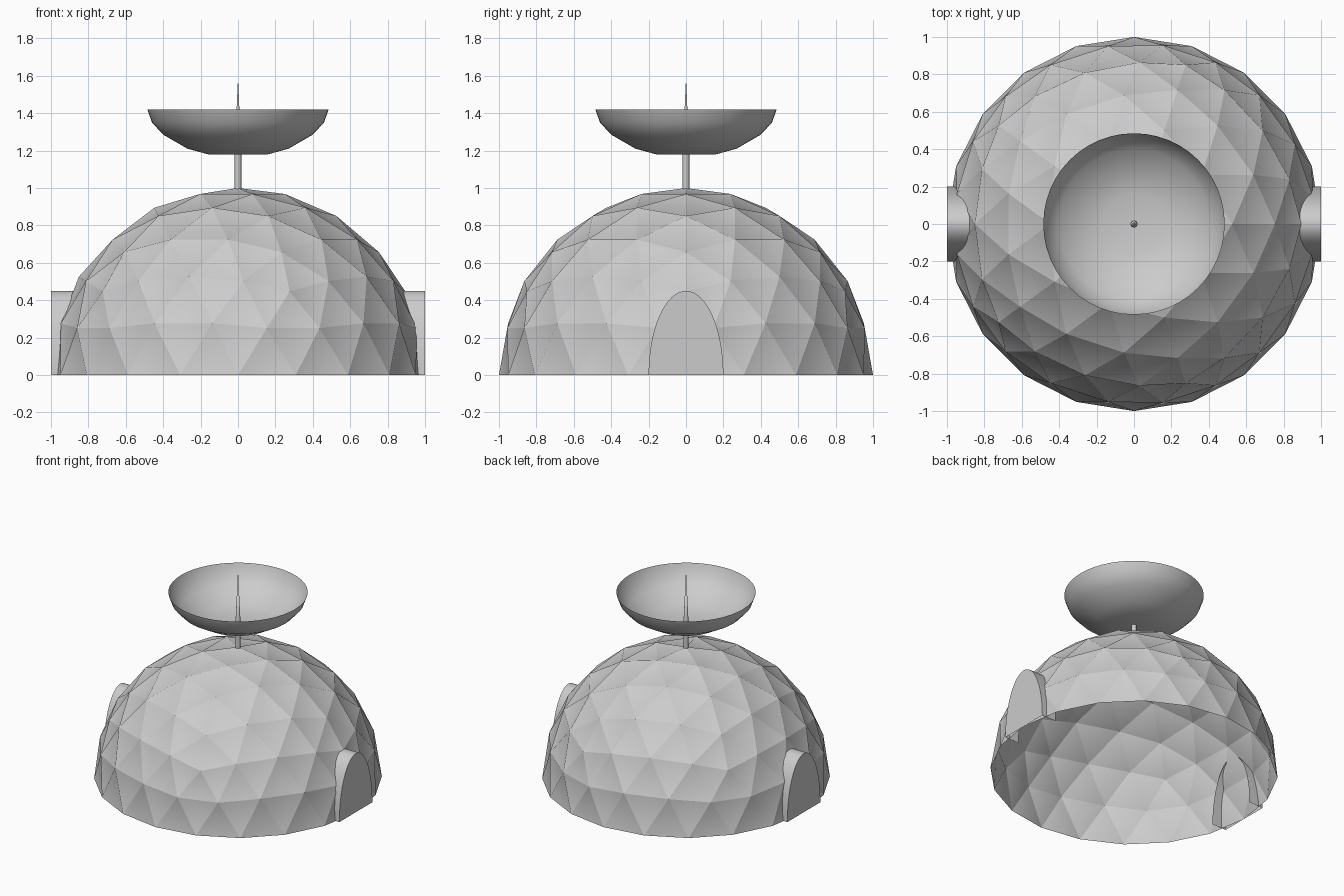
import bpy, bmesh
from math import sin, cos, pi, radians

cube = bpy.data.objects.get("Cube")
if cube:
    bpy.data.objects.remove(cube, do_unlink=True)

grey = bpy.data.materials.new("plain_grey")
grey.use_nodes = True
colour = (0.6, 0.6, 0.6, 1)
grey.diffuse_color = colour
grey.node_tree.nodes["Principled BSDF"].inputs["Base Color"].default_value = colour


def add_object(name, bm, angle):
    """Turn a bmesh into a grey object, smooth below the given angle."""
    mesh = bpy.data.meshes.new(name)
    bm.to_mesh(mesh)
    bm.free()
    mesh.materials.append(grey)
    obj = bpy.data.objects.new(name, mesh)
    bpy.context.collection.objects.link(obj)
    bpy.ops.object.select_all(action='DESELECT')
    obj.select_set(True)
    bpy.context.view_layer.objects.active = obj
    bpy.ops.object.shade_smooth_by_angle(angle=radians(angle))
    return obj


def lathe(name, profile, sides, angle):
    """Spin (radius, height) points round the z axis."""
    bm = bmesh.new()
    verts = [bm.verts.new((r, 0, z)) for r, z in profile]
    edges = [bm.edges.new(pair) for pair in zip(verts, verts[1:])]
    bmesh.ops.spin(bm, geom=verts + edges, axis=(0, 0, 1), cent=(0, 0, 0),
                   angle=2 * pi, steps=sides, use_merge=True)
    bmesh.ops.remove_doubles(bm, verts=bm.verts, dist=0.0005)
    bmesh.ops.recalc_face_normals(bm, faces=bm.faces)
    return add_object(name, bm, angle)


# Geodesic dome: open half sphere of triangular panels with thin raised ribs
bm = bmesh.new()
bmesh.ops.create_icosphere(bm, subdivisions=3, radius=1)
lower = [f for f in bm.faces if f.calc_center_median().z < 0]
bmesh.ops.delete(bm, geom=lower, context='FACES')
bmesh.ops.inset_individual(bm, faces=bm.faces[:], thickness=0.02, depth=-0.004)
add_object("dome", bm, 40)

# Arched doorways on both sides: half-ellipse hood with a flat outer panel
for side, name in ((1, "left_doorway"), (-1, "right_doorway")):
    bm = bmesh.new()
    steps = 32
    arch = [(0.2 * cos(pi * i / steps), 0.45 * sin(pi * i / steps))
            for i in range(steps + 1)]
    outer = [bm.verts.new((side, y, z)) for y, z in arch]
    inner = [bm.verts.new((side * 0.88, y, z)) for y, z in arch]
    bm.faces.new(outer)
    for i in range(steps):
        bm.faces.new((outer[i], inner[i], inner[i + 1], outer[i + 1]))
    bmesh.ops.recalc_face_normals(bm, faces=bm.faces)
    add_object(name, bm, 40)

# Dish: open bowl with a flat bottom
bowl = [(0, 1.18), (0.16, 1.18), (0.27, 1.21), (0.40, 1.285),
        (0.46, 1.35), (0.485, 1.42)]
lathe("dish", bowl, 48, 50)

# Mast holding the dish, and the pointed feed rising from its middle
lathe("mast", [(0.018, 0.98), (0.018, 1.18)], 12, 40)
lathe("antenna_spike", [(0.018, 1.18), (0, 1.59)], 12, 40)
